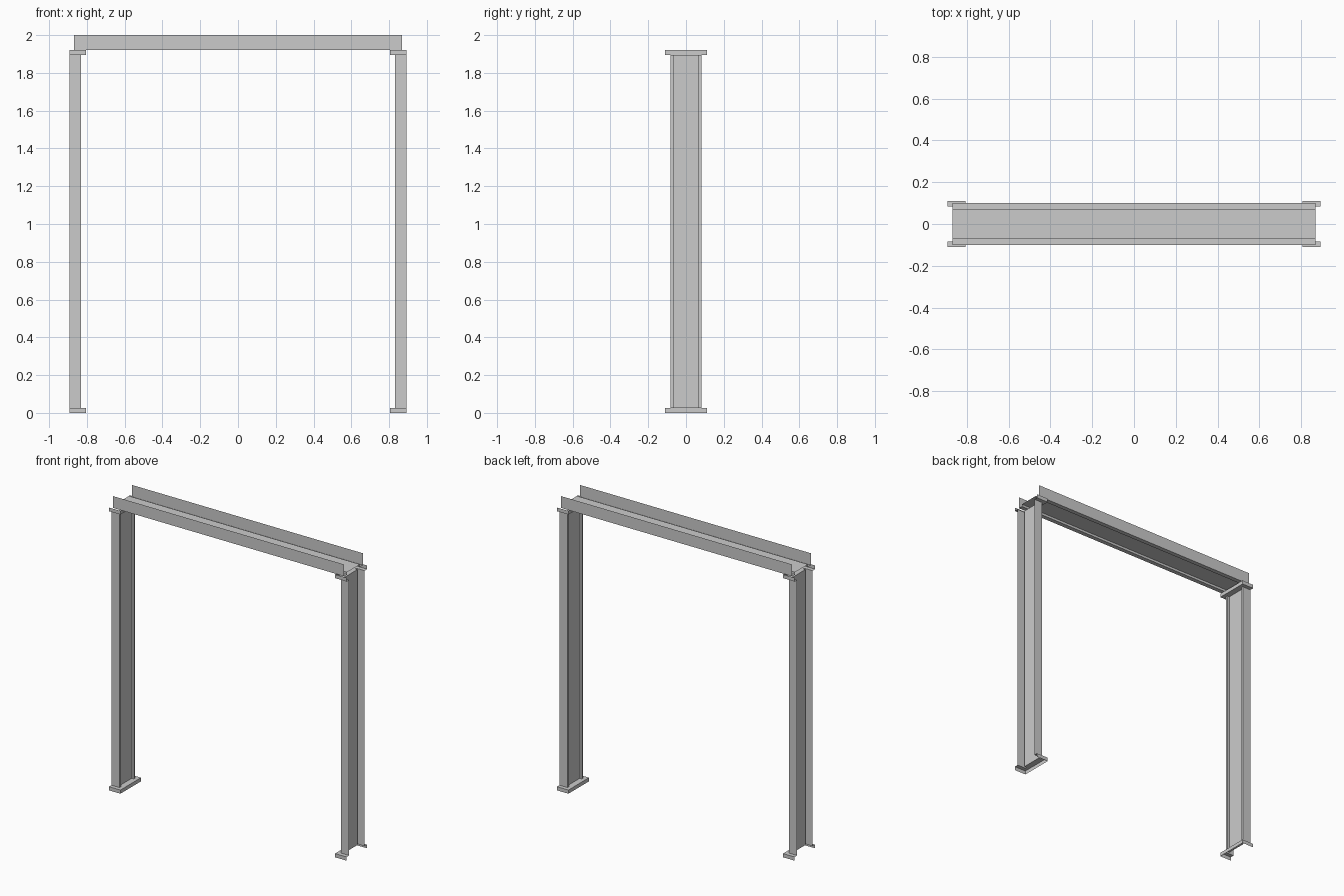
import bpy, bmesh

if "Cube" in bpy.data.objects:
    bpy.data.objects.remove(bpy.data.objects["Cube"])

OUT, INN, EDGE = 0.893, 0.831, 0.806   # post outer edge, post inner face, shoe inner edge
REC = 0.847                            # recessed web of the post
POST_Y, WEB_Y, SHOE_Y = 0.083, 0.07, 0.11
H_POST, LIP = 1.92, 0.025


def strip(bm, a, b):
    """Join two equal-length point lines with a row of quads."""
    va = [bm.verts.new(p) for p in a]
    vb = [bm.verts.new(p) for p in b]
    for i in range(len(a) - 1):
        bm.faces.new((va[i], va[i + 1], vb[i + 1], vb[i]))


def finish(name, bm):
    bmesh.ops.remove_doubles(bm, verts=bm.verts, dist=1e-5)
    bmesh.ops.recalc_face_normals(bm, faces=bm.faces)
    me = bpy.data.meshes.new(name)
    bm.to_mesh(me)
    bm.free()
    ob = bpy.data.objects.new(name, me)
    bpy.context.collection.objects.link(ob)
    return ob


# Stepped sheet-metal section of a post, and the matching outer line of its shoe
half = [(OUT, POST_Y), (INN, POST_Y), (INN, WEB_Y), (REC, WEB_Y)]
section = half + [(x, -y) for x, y in reversed(half)]
rim_half = [(OUT, SHOE_Y), (EDGE, SHOE_Y), (EDGE, WEB_Y), (EDGE, WEB_Y)]


def at(points, side, z):
    return [(side * x, y, z) for x, y in points]


def shoe(name, side, z_plate, z_rim):
    """U-shaped angle around a post end: flat flange plus upright rim."""
    bm = bmesh.new()
    hs = SHOE_Y
    for s in (1, -1):
        # side ears
        strip(bm, at([(OUT, s * POST_Y), (INN, s * POST_Y)], side, z_plate),
              at([(OUT, s * hs), (INN, s * hs)], side, z_plate))
    # inner flange and recess filler
    strip(bm, at([(INN, hs), (INN, -hs)], side, z_plate),
          at([(EDGE, hs), (EDGE, -hs)], side, z_plate))
    strip(bm, at([(REC, WEB_Y), (REC, -WEB_Y)], side, z_plate),
          at([(INN, WEB_Y), (INN, -WEB_Y)], side, z_plate))
    # rim
    path = [(OUT, hs), (INN, hs), (EDGE, hs), (EDGE, -hs), (INN, -hs), (OUT, -hs)]
    strip(bm, at(path, side, z_plate), at(path, side, z_rim))
    return finish(name, bm)


# Posts with a shoe at each end
for label, side in (("left", -1), ("right", 1)):
    bm = bmesh.new()
    strip(bm, at(section, side, LIP), at(section, side, H_POST - LIP))
    finish(label + "_post", bm)
    shoe(label + "_foot", side, LIP, 0.0)
    shoe(label + "_top_bracket", side, H_POST - LIP, H_POST)

# Header channel across the top
h = [(0.1, 2.0), (0.1, H_POST), (WEB_Y, H_POST), (WEB_Y, H_POST + 0.016)]
profile = h + [(-y, z) for y, z in reversed(h)]
bm = bmesh.new()
strip(bm, [(-0.868, y, z) for y, z in profile], [(0.868, y, z) for y, z in profile])
finish("header_beam", bm)
